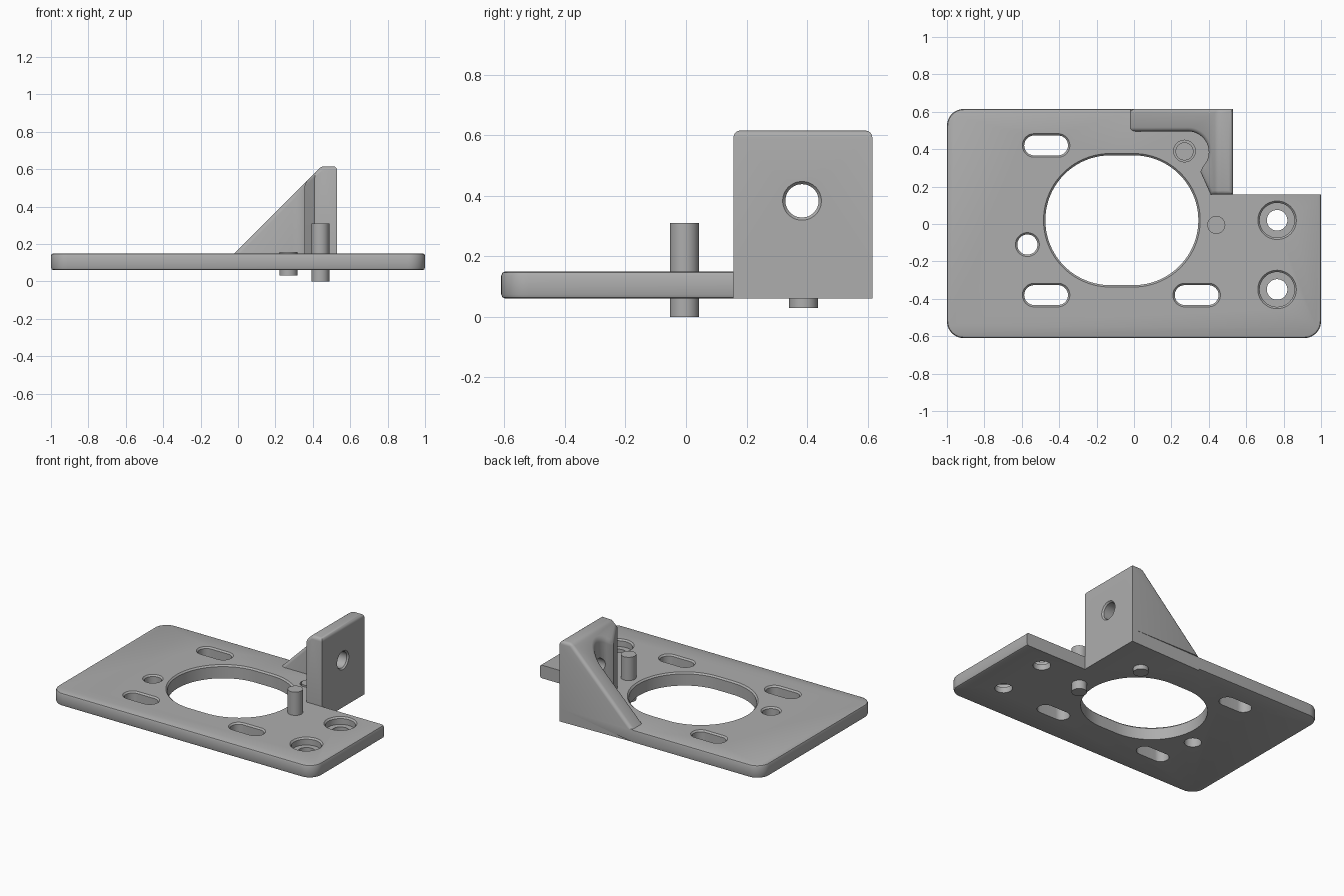
import bpy, bmesh, math
from mathutils import Vector

if "Cube" in bpy.data.objects:
    bpy.data.objects.remove(bpy.data.objects["Cube"])

metal = bpy.data.materials.new("grey metal")
metal.diffuse_color = (0.42, 0.42, 0.42, 1)
metal.use_nodes = True
metal.node_tree.nodes["Principled BSDF"].inputs["Base Color"].default_value = metal.diffuse_color
Z0, Z1 = 0.06, 0.15


def make(name, bm):
    bmesh.ops.recalc_face_normals(bm, faces=bm.faces)
    me = bpy.data.meshes.new(name)
    bm.to_mesh(me)
    bm.free()
    me.materials.append(metal)
    ob = bpy.data.objects.new(name, me)
    bpy.context.collection.objects.link(ob)
    return ob


def arc(cx, cy, r, a0, a1, n=10):
    return [(cx + r * math.cos(math.radians(a0 + (a1 - a0) * i / n)),
             cy + r * math.sin(math.radians(a0 + (a1 - a0) * i / n))) for i in range(n + 1)]


def prism(pts, z0, z1):
    bm = bmesh.new()
    f = bm.faces.new([bm.verts.new((x, y, z0)) for x, y in pts])
    ext = bmesh.ops.extrude_face_region(bm, geom=[f])["geom"]
    bmesh.ops.translate(bm, vec=(0, 0, z1 - z0),
                        verts=[v for v in ext if isinstance(v, bmesh.types.BMVert)])
    bmesh.ops.recalc_face_normals(bm, faces=bm.faces)
    return bm


def stadium(bm, cx, cy, half, levels, n=24):
    """Stack of round or slotted sections, each level being (height, radius)."""
    rings = []
    for z, r in levels:
        pts = arc(cx + half, cy, r, -90, 90, n) + arc(cx - half, cy, r, 90, 270, n)
        if half == 0:
            pts = pts[:n] + pts[n + 1:-1]
        rings.append([bm.verts.new((x, y, z)) for x, y in pts])
    for a, b in zip(rings, rings[1:]):
        for i in range(len(a)):
            j = (i + 1) % len(a)
            bm.faces.new((a[i], a[j], b[j], b[i]))
    bm.faces.new(rings[0][::-1])
    bm.faces.new(rings[-1])


def cut(ob, cutter):
    cutter.hide_render = True
    m = ob.modifiers.new("cut", 'BOOLEAN')
    m.object, m.operation, m.solver = cutter, 'DIFFERENCE', 'EXACT'
    bpy.context.view_layer.objects.active = ob
    bpy.ops.object.modifier_apply(modifier=m.name)
    bpy.data.objects.remove(cutter)


def smooth(ob):
    bpy.ops.object.select_all(action='DESELECT')
    ob.select_set(True)
    bpy.context.view_layer.objects.active = ob
    bpy.ops.object.shade_smooth_by_angle(angle=math.radians(30))


# Base plate: rounded corners, one corner notched away, chamfered rim
R = 0.09
outline = (arc(-1 + R, 0.615 - R, R, 90, 180) + arc(-1 + R, -0.61 + R, R, 180, 270)
           + arc(1 - R, -0.61 + R, R, 270, 360)
           + [(1, 0.157), (0.53, 0.157), (0.53, 0.615), (-0.02, 0.615)])
bm = prism(outline, Z0, Z1)
rim = []
for e in bm.edges:
    a, b = (v.co for v in e.verts)
    notch = min(a.x, b.x) > -0.05 and min(a.y, b.y) > 0.15
    if abs(a.z - b.z) < 1e-5 and not notch:
        rim.append(e)
bmesh.ops.bevel(bm, geom=rim, offset=0.014, segments=2, profile=0.5, affect='EDGES')
plate = make("base_plate", bm)

# Openings in the plate: bore, slots, round hole, counterbored holes, pin recess
bm = bmesh.new()


def through(r, c=0.01):
    return [(0, r), (Z1 - c, r), (Z1, r + c), (0.2, r + c)]


stadium(bm, -0.065, 0.02, 0.062, through(0.347), 48)
for x, y in [(-0.47, 0.42), (-0.47, -0.38), (0.335, -0.38)]:
    stadium(bm, x, y, 0.064, through(0.053))
stadium(bm, -0.57, -0.11, 0, through(0.054))
for y in (0.02, -0.35):
    stadium(bm, 0.765, y, 0, [(0, 0.055), (0.10, 0.055), (0.10, 0.093),
                              (Z1 - 0.01, 0.093), (Z1, 0.103), (0.2, 0.103)])
stadium(bm, 0.27, 0.39, 0, [(0.13, 0.058), (0.2, 0.058)])
cut(plate, make("plate_cutter", bm))
smooth(plate)

# Upright bracket: wall and gusset with a round relief, sliced by a 45 degree slope
foot = ([(-0.1, 0.615), (0.53, 0.615), (0.53, 0.157), (0.41, 0.157), (0.355, 0.28)]
        + arc(0.29, 0.385, 0.11, -45, 90, 16) + [(-0.1, 0.495)])
bm = prism(foot, Z1, 0.615)
res = bmesh.ops.bisect_plane(bm, geom=bm.verts[:] + bm.edges[:] + bm.faces[:],
                             plane_co=(-0.02, 0, Z1), plane_no=Vector((-1, 0, 1)).normalized(),
                             clear_outer=True)
bmesh.ops.edgeloop_fill(bm, edges=[e for e in res["geom_cut"] if isinstance(e, bmesh.types.BMEdge)])
bmesh.ops.recalc_face_normals(bm, faces=bm.faces)
bm.normal_update()
top = [e for e in bm.edges if max(v.co.z for v in e.verts) > Z1 + 0.01
       and any(f.normal.z > 0.5 for f in e.link_faces)]
bmesh.ops.bevel(bm, geom=top, offset=0.022, segments=4, profile=0.5,
                affect='EDGES', clamp_overlap=True)
bracket = make("upright_bracket", bm)

# Cross hole through the wall, with a chamfered mouth
bm = bmesh.new()
stadium(bm, 0, 0, 0, [(0.2, 0.055), (0.52, 0.055), (0.53, 0.064), (0.6, 0.064)])
for v in bm.verts:
    v.co = (v.co.z, 0.383 + v.co.x, 0.383 + v.co.y)
cut(bracket, make("wall_cutter", bm))
smooth(bracket)

# Dowel pins
for name, x, y, z0, z1 in [("tall_pin", 0.44, -0.005, 0, 0.31),
                           ("short_pin", 0.27, 0.388, 0.03, 0.157)]:
    bm = bmesh.new()
    stadium(bm, x, y, 0, [(z0, 0.048), (z1, 0.048)])
    smooth(make(name, bm))
